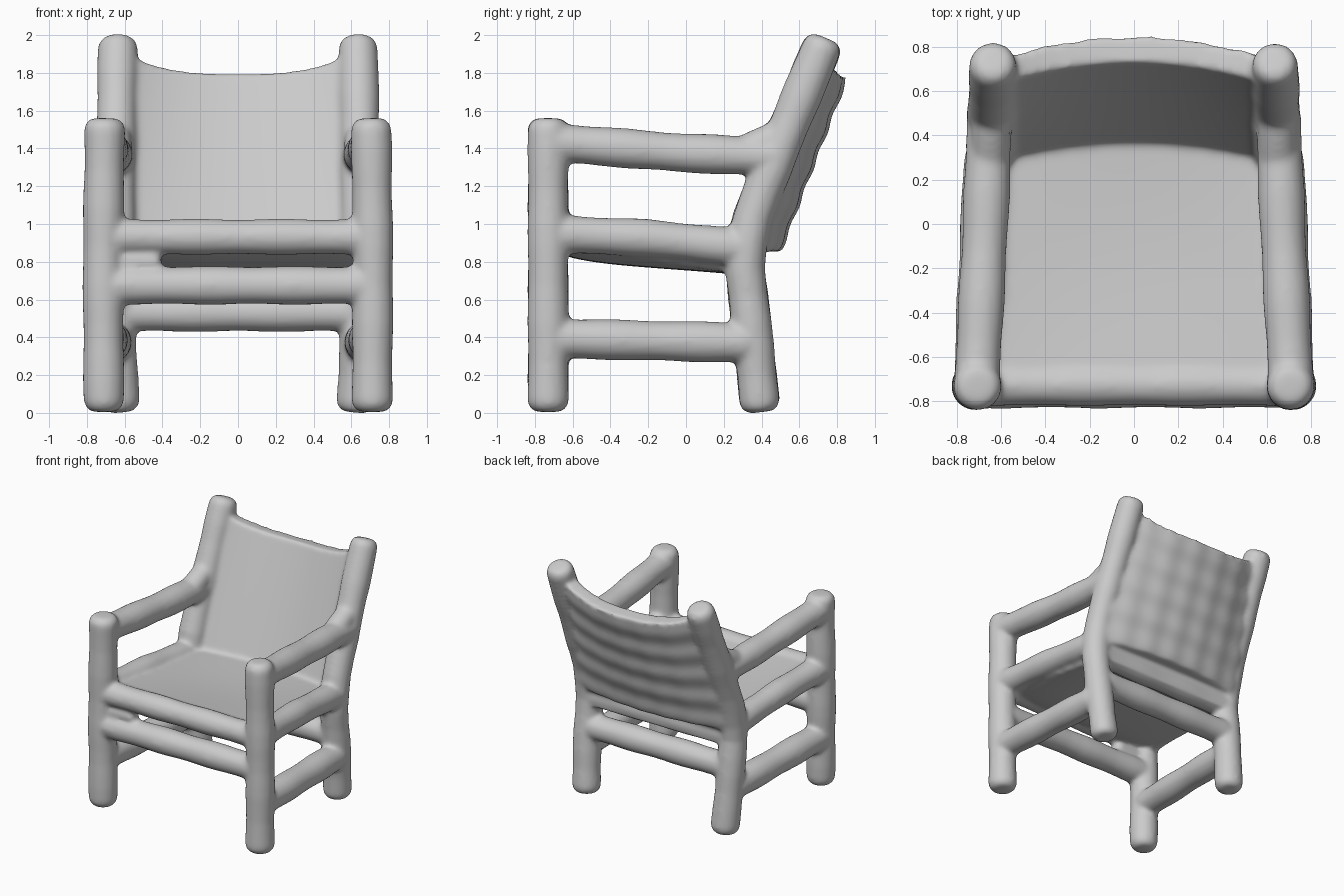
import bpy, bmesh, math
from mathutils import Vector

cube = bpy.data.objects.get("Cube")
if cube:
    bpy.data.objects.remove(cube)

clay = bpy.data.materials.new("clay grey")
clay.use_nodes = True
clay.diffuse_color = (0.6, 0.6, 0.6, 1)
clay.node_tree.nodes["Principled BSDF"].inputs["Base Color"].default_value = (0.6, 0.6, 0.6, 1)


def log(bm, path, r, phase=0.0, sides=20, steps=14):
    """Sweep a slightly knobbly round log with rounded ends along a path."""
    pts = [Vector(p) for p in path]
    cum = [0.0]
    for a, b in zip(pts, pts[1:]):
        cum.append(cum[-1] + (b - a).length)
    total = cum[-1]

    def at(d):
        d = min(max(d, 0), total)
        i = max(k for k in range(len(pts) - 1) if cum[k] <= d)
        return pts[i].lerp(pts[i + 1], (d - cum[i]) / (cum[i + 1] - cum[i]))

    # rounded ends: ring radius follows a quarter ellipse over the end length
    cap = r * 0.6
    ends = [cap * (1 - math.cos(k * math.pi / 8)) for k in range(4)]
    body = [cap + (total - 2 * cap) * k / steps for k in range(steps + 1)]
    stations = ends + body + [total - e for e in reversed(ends)]
    rings = []
    for d in stations:
        tangent = (at(d + 0.08) - at(d - 0.08)).normalized()
        side = tangent.orthogonal() if abs(tangent.x) > 0.7 else Vector((1, 0, 0))
        u = (side - tangent * side.dot(tangent)).normalized()
        v = tangent.cross(u)
        e = min(1.0, min(d, total - d) / cap)
        rad = r * (0.5 + 0.5 * math.sqrt(max(0.0, 1 - (1 - e) ** 2)))
        rad *= 1 + 0.03 * math.sin(14 * d + phase)
        ring = []
        for k in range(sides):
            a = 2 * math.pi * k / sides
            ring.append(bm.verts.new(at(d) + (u * math.cos(a) + v * math.sin(a)) * rad))
        rings.append(ring)
    for a, b in zip(rings, rings[1:]):
        for k in range(sides):
            j = (k + 1) % sides
            bm.faces.new((a[k], a[j], b[j], b[k]))
    bm.faces.new(rings[0])
    bm.faces.new(rings[-1])


def pad(bm, near, far, nx=48, ny=40):
    """Closed pad between two surfaces of u in -1..1 and v in 0..1."""
    sheets = []
    for surface in (near, far):
        grid = [[bm.verts.new(surface(2 * i / nx - 1, j / ny)) for i in range(nx + 1)]
                for j in range(ny + 1)]
        for j in range(ny):
            for i in range(nx):
                bm.faces.new((grid[j][i], grid[j][i + 1], grid[j + 1][i + 1], grid[j + 1][i]))
        rim = grid[0][:-1] + [row[-1] for row in grid[:-1]]
        rim += grid[-1][:0:-1] + [row[0] for row in grid[:0:-1]]
        sheets.append(rim)
    a, b = sheets
    for k in range(len(a)):
        j = (k + 1) % len(a)
        bm.faces.new((a[k], a[j], b[j], b[k]))


chair = bmesh.new()

# Legs, armrests and side rails
for s in (1, -1):
    # front leg
    log(chair, [(s * 0.71, -0.73, 0.005), (s * 0.715, -0.73, 0.8), (s * 0.705, -0.73, 1.56)], 0.108, s)
    # back leg, bending into the leaning back post
    log(chair, [(s * 0.625, 0.395, 0.005), (s * 0.645, 0.355, 0.4), (s * 0.65, 0.305, 0.82),
                (s * 0.65, 0.36, 1.06), (s * 0.645, 0.495, 1.4), (s * 0.635, 0.74, 1.985)], 0.107, s + 1)
    # armrest
    log(chair, [(s * 0.71, -0.75, 1.435), (s * 0.67, 0.0, 1.375), (s * 0.65, 0.52, 1.355)], 0.104, 2)
    # armrest gusset against the post
    log(chair, [(s * 0.65, 0.26, 1.36), (s * 0.645, 0.54, 1.49)], 0.085, 0)
    # seat side rail and lower side rail
    log(chair, [(s * 0.71, -0.73, 0.95), (s * 0.68, -0.2, 0.925), (s * 0.65, 0.34, 0.87)], 0.1, 1)
    log(chair, [(s * 0.71, -0.73, 0.395), (s * 0.66, 0.36, 0.37)], 0.107, 3)

# Seat front roll, lower front rail, web closing one end of the gap
log(chair, [(-0.71, -0.725, 0.932), (0.71, -0.725, 0.932)], 0.094, 1)
log(chair, [(-0.71, -0.73, 0.675), (0.71, -0.73, 0.675)], 0.101, 0)
log(chair, [(-0.71, -0.73, 0.8), (-0.41, -0.73, 0.8)], 0.06, 0)
# Back stretcher and rear seat rail
log(chair, [(-0.64, 0.345, 0.53), (0.64, 0.345, 0.53)], 0.1, 2)
log(chair, [(-0.64, 0.325, 0.775), (0.64, 0.325, 0.775)], 0.085, 2)


# Sagging sling seat
def seat_top(u, v):
    sag = 0.025 * (1 - u * u) * math.sin(math.pi * v)
    return (u * (0.68 - 0.04 * v), -0.73 + 1.13 * v, 1.005 - 0.09 * v - sag)


def seat_bottom(u, v):
    belly = 0.06 * (1 - u ** 4) * math.sin(math.pi * v ** 0.5)
    return (u * (0.68 - 0.04 * v), -0.73 + 1.13 * v, 0.89 - 0.17 * v - belly * (1 - 0.4 * v))


pad(chair, seat_top, seat_bottom)


# Curved leaning backrest: smooth front, lumpy woven rear
def back_front(u, v):
    y = 0.345 + 0.385 * v - (0.085 + 0.025 * v) * u * u
    return (u * 0.64, y, 0.87 + (0.925 + 0.06 * u * u + 0.08 * u ** 4) * v)


def back_rear(u, v):
    x, y, z = back_front(u, v)
    lumps = 0.007 * math.sin(v * 30) + 0.004 * math.sin(u * 18)
    return (x, y + 0.155 - 0.03 * v + lumps, z - 0.02)


pad(chair, back_front, back_rear)

# Fuse every part into one skin and relax it so the joints become fillets
bmesh.ops.recalc_face_normals(chair, faces=chair.faces)
mesh = bpy.data.meshes.new("log_armchair")
chair.to_mesh(mesh)
chair.free()
mesh.materials.append(clay)
armchair = bpy.data.objects.new("log_armchair", mesh)
bpy.context.collection.objects.link(armchair)
remesh = armchair.modifiers.new("fuse", 'REMESH')
remesh.mode = 'VOXEL'
remesh.voxel_size = 0.016
remesh.use_smooth_shade = True
relax = armchair.modifiers.new("relax", 'SMOOTH')
relax.factor = 0.5
relax.iterations = 10
